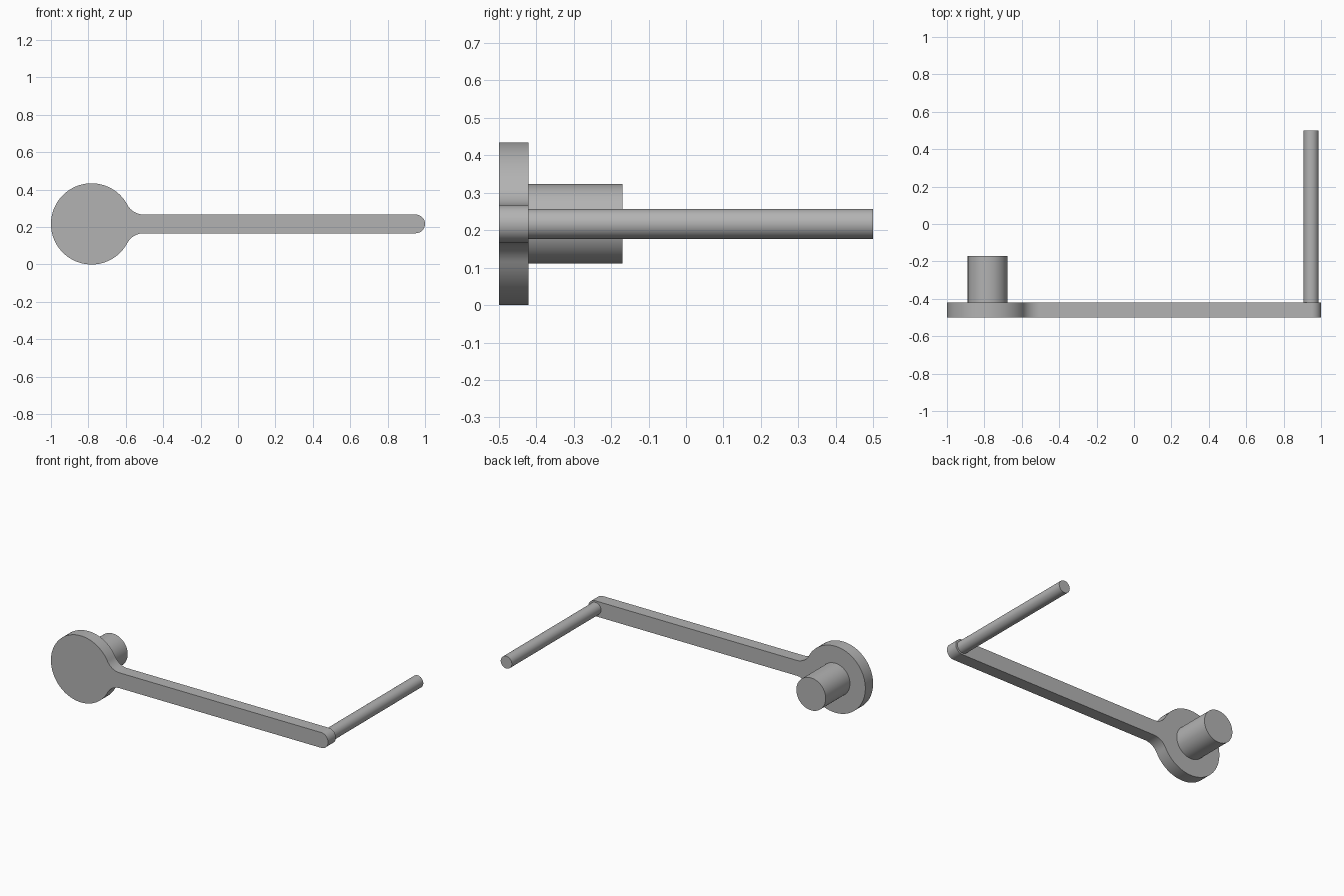
import bpy
import bmesh
from math import pi, cos, sin, atan2, sqrt, radians
from mathutils import Matrix

if "Cube" in bpy.data.objects:
    bpy.data.objects.remove(bpy.data.objects["Cube"])

# Main dimensions
HUB_R, ARM_R, FILLET_R = 0.217, 0.05, 0.1
HUB_X, TIP_X, MID_Z = -0.783, 0.95, 0.217
FRONT, BACK = -0.5, -0.42

grey = bpy.data.materials.new("plain grey")
grey.use_nodes = True
colour = (0.45, 0.45, 0.45, 1)
grey.diffuse_color = colour
grey.node_tree.nodes["Principled BSDF"].inputs["Base Color"].default_value = colour


def finish(bm, name):
    bmesh.ops.recalc_face_normals(bm, faces=bm.faces)
    mesh = bpy.data.meshes.new(name)
    bm.to_mesh(mesh)
    bm.free()
    mesh.materials.append(grey)
    obj = bpy.data.objects.new(name, mesh)
    bpy.context.collection.objects.link(obj)
    bpy.ops.object.select_all(action='DESELECT')
    obj.select_set(True)
    bpy.context.view_layer.objects.active = obj
    bpy.ops.object.shade_smooth_by_angle(angle=radians(30))


def arc(cx, cz, r, a0, a1, steps):
    angles = [a0 + (a1 - a0) * i / steps for i in range(steps + 1)]
    return [(cx + r * cos(a), cz + r * sin(a)) for a in angles]


def rod(name, x, radius, y0, y1):
    bm = bmesh.new()
    place = Matrix.Translation((x, (y0 + y1) / 2, MID_Z)) @ Matrix.Rotation(pi / 2, 4, 'X')
    bmesh.ops.create_cone(bm, cap_ends=True, segments=64, radius1=radius,
                          radius2=radius, depth=y1 - y0, matrix=place)
    finish(bm, name)


# Crank plate: round hub blending through fillets into a round-ended arm
rise = ARM_R + FILLET_R
run = sqrt((HUB_R + FILLET_R) ** 2 - rise ** 2)
touch = atan2(rise, run)
upper = arc(TIP_X, 0, ARM_R, 0, pi / 2, 16)
upper += arc(HUB_X + run, rise, FILLET_R, -pi / 2, touch - pi, 16)
upper += arc(HUB_X, 0, HUB_R, touch, pi, 48)[1:]
outline = upper + [(x, -z) for x, z in reversed(upper[1:-1])]

bm = bmesh.new()
plate = bm.faces.new([bm.verts.new((x, FRONT, MID_Z + z)) for x, z in outline])
extruded = bmesh.ops.extrude_face_region(bm, geom=[plate], use_keep_orig=True)
moved = [v for v in extruded["geom"] if isinstance(v, bmesh.types.BMVert)]
bmesh.ops.translate(bm, verts=moved, vec=(0, BACK - FRONT, 0))
finish(bm, "crank_arm")

# Thick shaft on the hub and thin handle at the arm tip
rod("hub_shaft", HUB_X, 0.106, BACK, -0.17)
rod("handle", 0.947, 0.04, BACK, 0.5)
